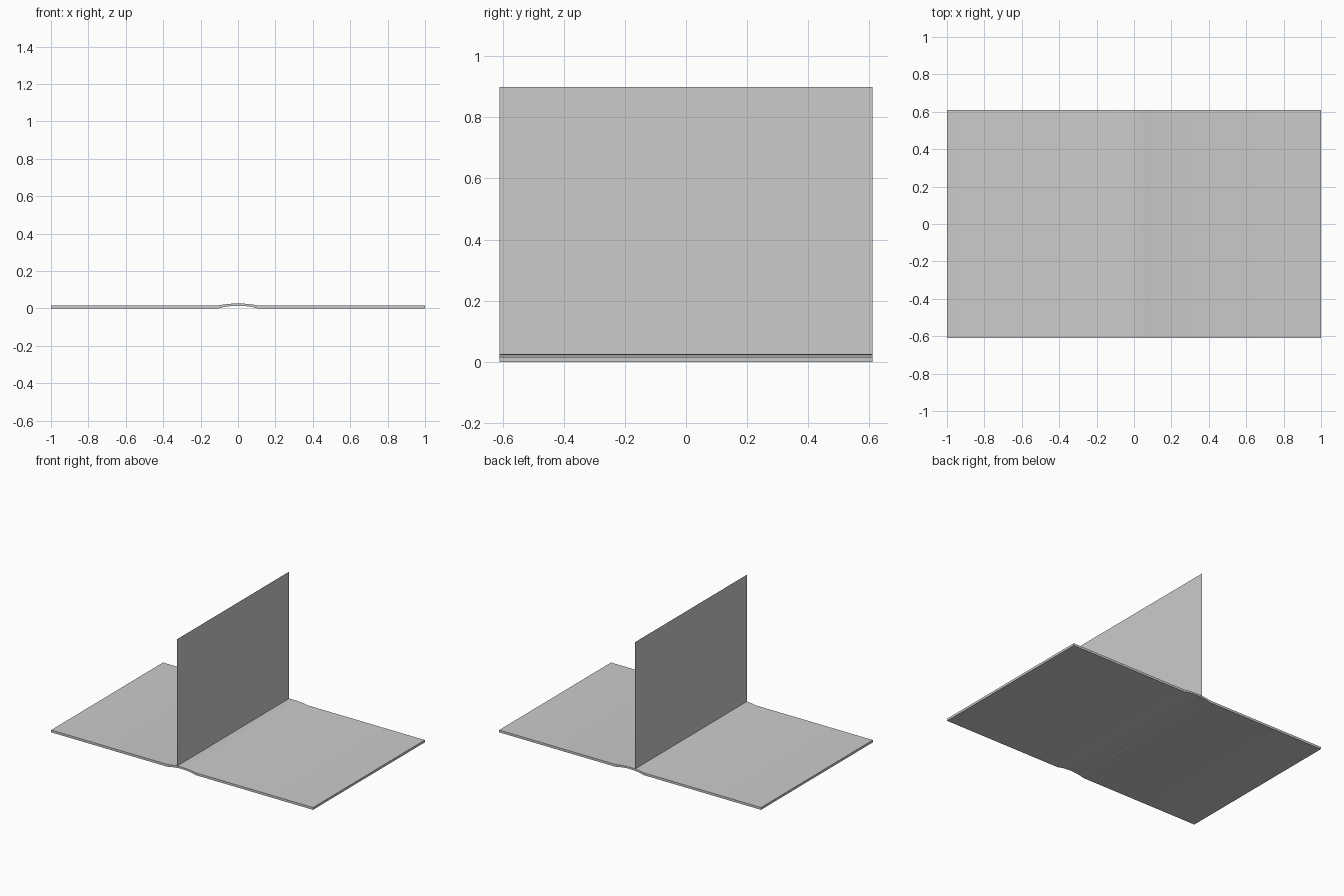
import bpy, math

if "Cube" in bpy.data.objects:
    bpy.data.objects.remove(bpy.data.objects["Cube"])

HALF_DEPTH = 0.61


def make(name, verts, faces):
    mesh = bpy.data.meshes.new(name)
    mesh.from_pydata(verts, [], faces)
    mesh.update()
    ob = bpy.data.objects.new(name, mesh)
    bpy.context.collection.objects.link(ob)
    return ob


def extrude_y(name, profile):
    # closed x-z profile pulled along the full depth
    n = len(profile)
    verts = [(x, y, z) for y in (-HALF_DEPTH, HALF_DEPTH) for x, z in profile]
    faces = [(i, i + n, (i + 1) % n + n, (i + 1) % n) for i in range(n)]
    faces += [tuple(range(n)), tuple(reversed(range(n, 2 * n)))]
    return make(name, verts, faces)


# Flat covers joined by a shallow arched spine, as one slab
STEPS = 8
xs = [-0.105 + 0.21 * i / STEPS for i in range(STEPS + 1)]
hump = [math.sin(math.pi * i / STEPS) ** 0.8 if 0 < i < STEPS else 0.0
        for i in range(STEPS + 1)]
under = [(x, 0.014 * h) for x, h in zip(xs, hump)]
over = [(x, 0.016 + 0.010 * h) for x, h in zip(xs, hump)]
profile = [(-1, 0)] + under + [(1, 0), (1, 0.016)] + over[::-1] + [(-1, 0.016)]
cover = extrude_y("open_cover", profile)
bpy.context.view_layer.objects.active = cover
cover.select_set(True)
bpy.ops.object.shade_smooth_by_angle(angle=math.radians(30))

# Single upright sheet, without thickness, beside the spine centre
X = -0.038
D = HALF_DEPTH
make("upright_page",
     [(X, -D, 0.024), (X, D, 0.024), (X, D, 0.90), (X, -D, 0.90)],
     [(0, 1, 2, 3)])
